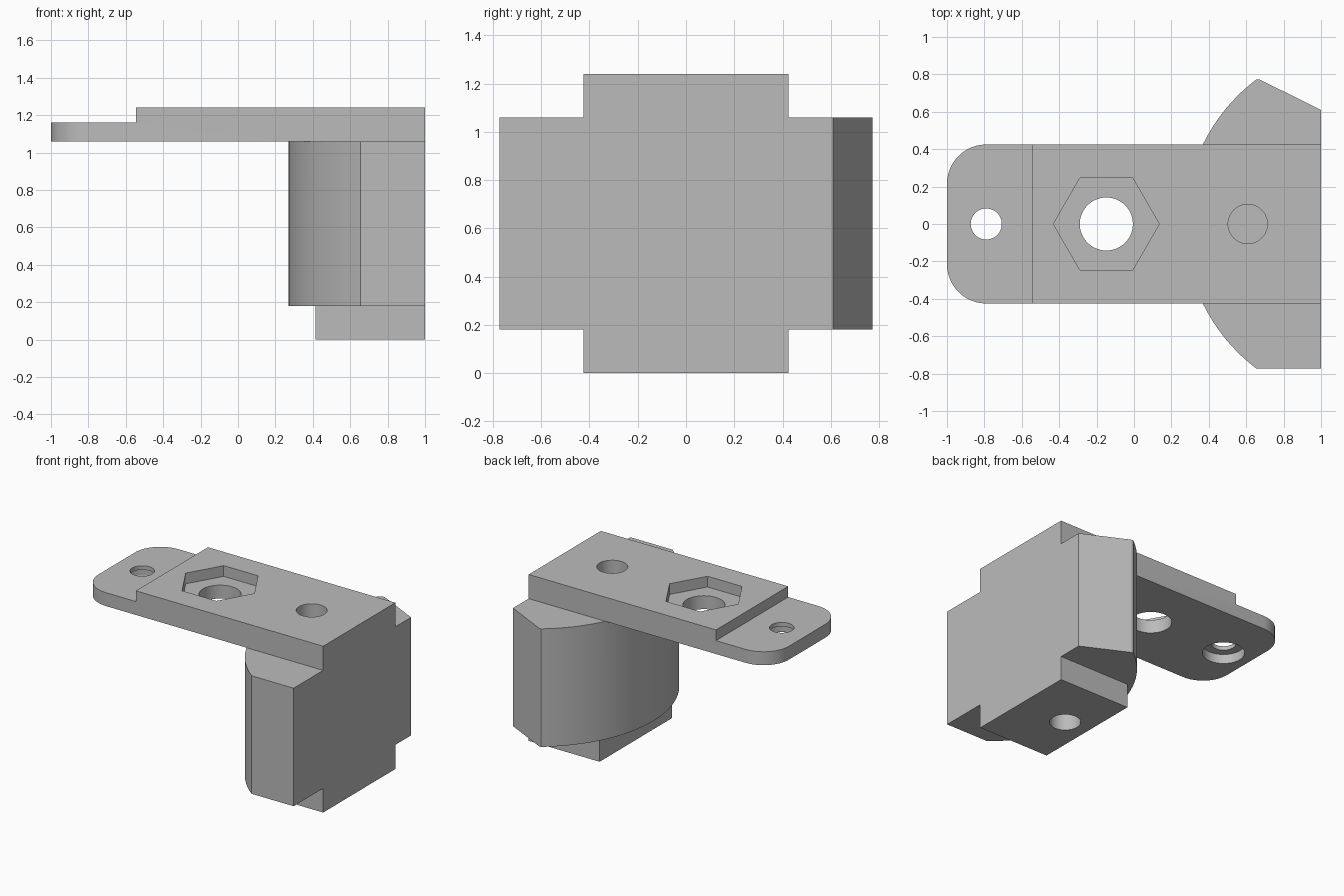
import bpy
import bmesh
from math import cos, sin, pi, asin, radians

cube = bpy.data.objects.get("Cube")
if cube:
    bpy.data.objects.remove(cube, do_unlink=True)

grey = bpy.data.materials.new("plain grey")
grey.use_nodes = True
GREY = (0.5, 0.5, 0.5, 1)
grey.diffuse_color = GREY
grey.node_tree.nodes["Principled BSDF"].inputs["Base Color"].default_value = GREY


def arc(cx, cy, r, start, end, steps):
    """Points along an arc, angles in radians."""
    angles = [start + (end - start) * i / steps for i in range(steps + 1)]
    return [(cx + r * cos(a), cy + r * sin(a)) for a in angles]


def disc(cx, r, sides=48):
    return arc(cx, 0, r, 0, 2 * pi, sides)[:-1]


def rect(x0, x1, half):
    return [(x0, -half), (x1, -half), (x1, half), (x0, half)]


def prism(name, outline, z0, z1):
    """Extrude a plan outline between two heights."""
    bm = bmesh.new()
    face = bm.faces.new([bm.verts.new((x, y, z0)) for x, y in outline])
    top = bmesh.ops.extrude_face_region(bm, geom=[face])["geom"]
    verts = [v for v in top if isinstance(v, bmesh.types.BMVert)]
    bmesh.ops.translate(bm, verts=verts, vec=(0, 0, z1 - z0))
    bmesh.ops.recalc_face_normals(bm, faces=bm.faces)
    mesh = bpy.data.meshes.new(name)
    bm.to_mesh(mesh)
    bm.free()
    mesh.materials.append(grey)
    obj = bpy.data.objects.new(name, mesh)
    bpy.context.collection.objects.link(obj)
    return obj


def combine(target, tool, operation):
    """Apply a boolean and discard the tool."""
    mod = target.modifiers.new(operation, 'BOOLEAN')
    mod.operation, mod.solver, mod.object = operation, 'EXACT', tool
    bpy.context.view_layer.objects.active = target
    bpy.ops.object.modifier_apply(modifier=mod.name)
    bpy.data.objects.remove(tool, do_unlink=True)


HALF = 0.425              # half width of the plate and foot
FOOT, UNDER, STEP, TOP = 0.18, 1.06, 1.16, 1.24

# Plate: thin rounded tongue with a thicker deck on top
R = 0.21
tongue = (arc(-1 + R, HALF - R, R, pi / 2, pi, 12)
          + arc(-1 + R, R - HALF, R, pi, 1.5 * pi, 12)
          + [(1, -HALF), (1, HALF)])
bracket = prism("bracket", tongue, UNDER, STEP)
combine(bracket, prism("deck", rect(-0.545, 1, HALF), STEP, TOP), 'UNION')

# Body: curved front wall, straight back, one slanted corner
BOW = 0.97
sweep = asin(0.773 / BOW)
body = (arc(0.27 + BOW, 0, BOW, pi - sweep, pi + sweep, 32)
        + [(1, -0.773), (1, 0.61), (0.67, 0.773)])
combine(bracket, prism("body", body, FOOT, UNDER), 'UNION')
combine(bracket, prism("foot", rect(0.415, 1, HALF), 0, FOOT), 'UNION')

# Holes: recessed screw hole, hex nut pocket, blind bores from both ends
holes = [
    ("screw_hole", disc(-0.79, 0.083), UNDER - 0.1, STEP + 0.1),
    ("screw_recess", disc(-0.79, 0.143), UNDER - 0.1, UNDER + 0.07),
    ("bolt_hole", disc(-0.148, 0.142), UNDER - 0.1, TOP + 0.1),
    ("nut_pocket", disc(-0.148, 0.283, 6), STEP, TOP + 0.1),
    ("upper_bore", disc(0.608, 0.105), 0.62, TOP + 0.1),
    ("lower_bore", disc(0.608, 0.105), -0.1, 0.58),
]
for hole in holes:
    combine(bracket, prism(*hole), 'DIFFERENCE')

bpy.ops.object.select_all(action='DESELECT')
bracket.select_set(True)
bpy.context.view_layer.objects.active = bracket
bpy.ops.object.shade_smooth_by_angle(angle=radians(25))
